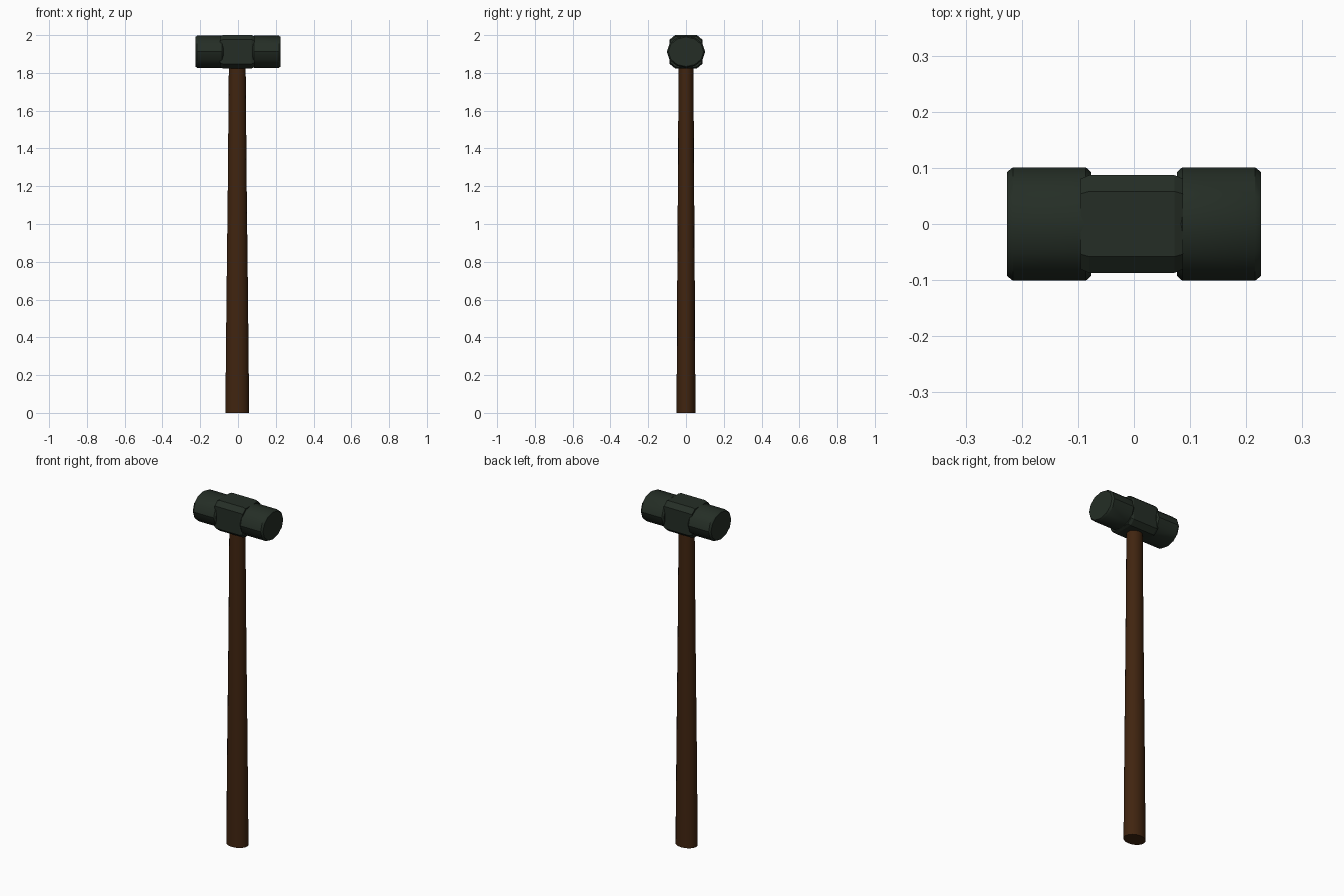
import bpy, bmesh, math

if "Cube" in bpy.data.objects:
    bpy.data.objects.remove(bpy.data.objects["Cube"])

# Colours
def material(name, rgb):
    m = bpy.data.materials.new(name)
    m.diffuse_color = (*rgb, 1)
    m.use_nodes = True
    m.node_tree.nodes["Principled BSDF"].inputs["Base Color"].default_value = m.diffuse_color
    return m

iron = material("dark green iron", (0.018, 0.027, 0.019))
wood = material("dark brown wood", (0.052, 0.018, 0.005))

def loft(name, rings, mat, angle):
    """Skin a list of equal-length point rings and cap both ends."""
    bm = bmesh.new()
    loops = [[bm.verts.new(p) for p in ring] for ring in rings]
    n = len(loops[0])
    for a, b in zip(loops, loops[1:]):
        for i in range(n):
            j = (i + 1) % n
            bm.faces.new((a[i], a[j], b[j], b[i]))
    bm.faces.new(loops[0])
    bm.faces.new(loops[-1])
    bmesh.ops.recalc_face_normals(bm, faces=bm.faces)
    me = bpy.data.meshes.new(name)
    bm.to_mesh(me)
    bm.free()
    ob = bpy.data.objects.new(name, me)
    bpy.context.collection.objects.link(ob)
    me.materials.append(mat)
    bpy.ops.object.select_all(action='DESELECT')
    ob.select_set(True)
    bpy.context.view_layer.objects.active = ob
    bpy.ops.object.shade_smooth_by_angle(angle=math.radians(angle))
    return ob

def circle(n):
    return [(math.cos(2 * math.pi * i / n), math.sin(2 * math.pi * i / n)) for i in range(n)]

ZC = 1.912  # height of the head axis

# Handle: tapering oval shaft running up into the head
taper = [(0, 0.063, 0.050), (0.6, 0.057, 0.047), (1.2, 0.050, 0.043), (1.9, 0.044, 0.039)]
loft("handle", [[(-0.004 + rx * c, ry * s, z) for c, s in circle(16)] for z, rx, ry in taper], wood, 35)

# Centre block: chamfered rectangular bar with bevelled ends
half = [(0.087, 0.064), (0.058, 0.088)]
section = half + [(-y, z) for y, z in reversed(half)]
section += [(-y, -z) for y, z in section]
block = [(-0.095, 0.93), (-0.08, 1), (0.072, 1), (0.087, 0.93)]
loft("head_block", [[(x, y * k, ZC + z * k) for y, z in section] for x, k in block], iron, 20)

# Striking ends: mirrored bevelled drums
drum = [(0.077, 0.92), (0.086, 1), (0.216, 1), (0.226, 0.92)]
for side, name in ((1, "right_striking_end"), (-1, "left_striking_end")):
    loft(name, [[(side * x, 0.101 * k * c, ZC + 0.085 * k * s) for c, s in circle(12)]
                for x, k in drum], iron, 35)
